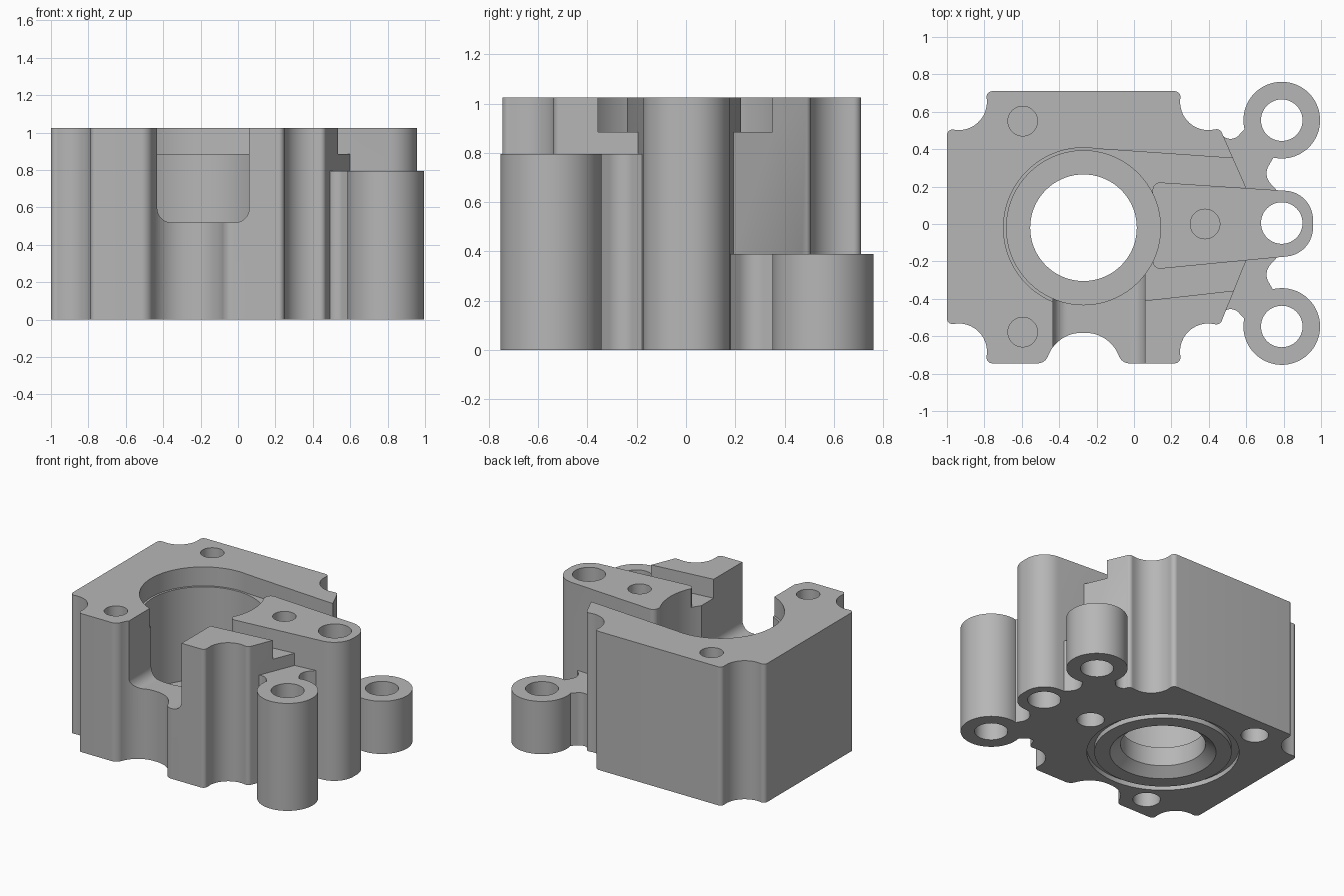
import bpy, bmesh, math
from mathutils import Vector, Matrix

cube = bpy.data.objects.get("Cube")
if cube:
    bpy.data.objects.remove(cube, do_unlink=True)

TOP = 1.025
BORE = (-0.27, -0.02)

metal = bpy.data.materials.new("cast_grey")
metal.use_nodes = True
GREY = (0.47, 0.47, 0.47, 1)
metal.diffuse_color = GREY
metal.node_tree.nodes["Principled BSDF"].inputs["Base Color"].default_value = GREY


def rounded(corners, steps=12):
    """Turn (x, y, radius) corners into an outline with filleted corners."""
    pts = []
    n = len(corners)
    for i, (x, y, r) in enumerate(corners):
        p = Vector((x, y))
        if r == 0:
            pts.append(p)
            continue
        u = (Vector(corners[i - 1][:2]) - p).normalized()
        v = (Vector(corners[(i + 1) % n][:2]) - p).normalized()
        half = u.angle(v) / 2
        c = p + (u + v).normalized() * r / math.sin(half)
        a, b = p + u * r / math.tan(half) - c, p + v * r / math.tan(half) - c
        start = math.atan2(a.y, a.x)
        turn = math.atan2(a.x * b.y - a.y * b.x, a.dot(b))
        for k in range(steps + 1):
            t = start + turn * k / steps
            pts.append(c + Vector((math.cos(t), math.sin(t))) * r)
    return pts


def finish(name, bm):
    bmesh.ops.recalc_face_normals(bm, faces=bm.faces)
    me = bpy.data.meshes.new(name)
    bm.to_mesh(me)
    bm.free()
    me.materials.append(metal)
    ob = bpy.data.objects.new(name, me)
    bpy.context.collection.objects.link(ob)
    return ob


def prism(name, corners, z0, z1, matrix=None):
    bm = bmesh.new()
    face = bm.faces.new([bm.verts.new((p.x, p.y, z0)) for p in rounded(corners)])
    up = bmesh.ops.extrude_face_region(bm, geom=[face])
    moved = [g for g in up["geom"] if isinstance(g, bmesh.types.BMVert)]
    bmesh.ops.translate(bm, verts=moved, vec=(0, 0, z1 - z0))
    if matrix:
        bm.transform(matrix)
    return finish(name, bm)


def cylinder(name, xy, r, z0, z1, r_top=None):
    bm = bmesh.new()
    bmesh.ops.create_cone(bm, cap_ends=True, segments=72, radius1=r,
                          radius2=r if r_top is None else r_top, depth=z1 - z0,
                          matrix=Matrix.Translation((*xy, (z0 + z1) / 2)))
    return finish(name, bm)


def combine(target, tool, operation):
    tool.hide_render = True
    mod = target.modifiers.new(tool.name, "BOOLEAN")
    mod.operation, mod.solver, mod.object = operation, "EXACT", tool
    bpy.context.view_layer.objects.active = target
    bpy.ops.object.modifier_apply(modifier=mod.name)
    bpy.data.objects.remove(tool, do_unlink=True)


def cut(tool):
    combine(housing, tool, "DIFFERENCE")


def add(tool):
    combine(housing, tool, "UNION")


# Main block with scalloped corners and a concave front
housing = prism("pump_housing", [
    (-1, -0.54, 0.03), (-0.775, -0.505, 0.15), (-0.79, -0.745, 0.03),
    (-0.475, -0.745, 0.06), (-0.41, -0.582, 0.19), (-0.13, -0.582, 0.19), (-0.065, -0.745, 0.06),
    (0.25, -0.745, 0.03), (0.235, -0.505, 0.15), (0.46, -0.54, 0.03),
    (0.61, -0.17, 0), (0.61, 0.17, 0),
    (0.46, 0.51, 0.03), (0.235, 0.475, 0.15), (0.25, 0.71, 0.03),
    (-0.79, 0.71, 0.03), (-0.775, 0.475, 0.15), (-1, 0.51, 0.03)], 0, TOP)

# Shallow top pocket: round recess and tapered channel to the right
cut(cylinder("round_recess", BORE, 0.428, 0.885, 1.2))
cut(prism("channel", [(-0.27, 0.407, 0), (0.7, 0.34, 0), (0.7, -0.338, 0), (-0.27, -0.446, 0)],
          0.885, 1.2))

# Tapered arm ending in a round boss
add(prism("arm", [(0.1, -0.243, 0.04), (0.957, -0.16, 0.155),
                  (0.957, 0.168, 0.155), (0.1, 0.225, 0.04)], 0, TOP))

# Side bosses and the webs that join them to the block
for side, y, height in ((1, 0.555, 0.39), (-1, -0.548, 0.795)):
    web = [(0.455, 0.49, 0), (0.52, 0.43, 0.06), (0.62, 0.54, 0), (0.76, 0.38, 0),
           (0.69, 0.26, 0.08), (0.8, 0.14, 0), (0.45, 0.1, 0)]
    add(prism("web", [(px, py * side, r) for px, py, r in web], 0, height))
    add(cylinder("boss", (0.79, y), 0.205, 0, height))

# Deep bore, through hole and underside seat
cut(cylinder("bore", BORE, 0.412, 0.2, 1.2))
cut(cylinder("through_hole", BORE, 0.285, -0.1, 0.5))
cut(cylinder("hole_chamfer", BORE, 0.38, -0.02, 0.06, 0.285))
groove = cylinder("seal_groove", BORE, 0.51, -0.1, 0.035)
combine(groove, cylinder("groove_core", BORE, 0.46, -0.2, 0.1), "DIFFERENCE")
cut(groove)

# Front slot, extruded along y
cut(prism("front_slot", [(-0.432, 0.52, 0.075), (0.06, 0.52, 0.075), (0.06, 1.2, 0), (-0.432, 1.2, 0)],
          0.2, 0.9, Matrix.Rotation(math.pi / 2, 4, "X")))

# Bolt holes through the bosses, blind screw holes in the block
for xy in ((0.79, 0.555), (0.79, 0.005), (0.79, -0.548)):
    cut(cylinder("bolt_hole", xy, 0.111, -0.1, 1.2))
for xy in ((-0.595, 0.55), (-0.595, -0.578), (0.38, 0)):
    cut(cylinder("top_screw_hole", xy, 0.079, 0.65, 1.2))
    cut(cylinder("bottom_screw_hole", xy, 0.092, -0.1, 0.4))

# Smooth curved walls, keep machined edges crisp
bpy.ops.object.select_all(action="DESELECT")
housing.select_set(True)
bpy.context.view_layer.objects.active = housing
bpy.ops.object.shade_smooth_by_angle(angle=math.radians(30))
